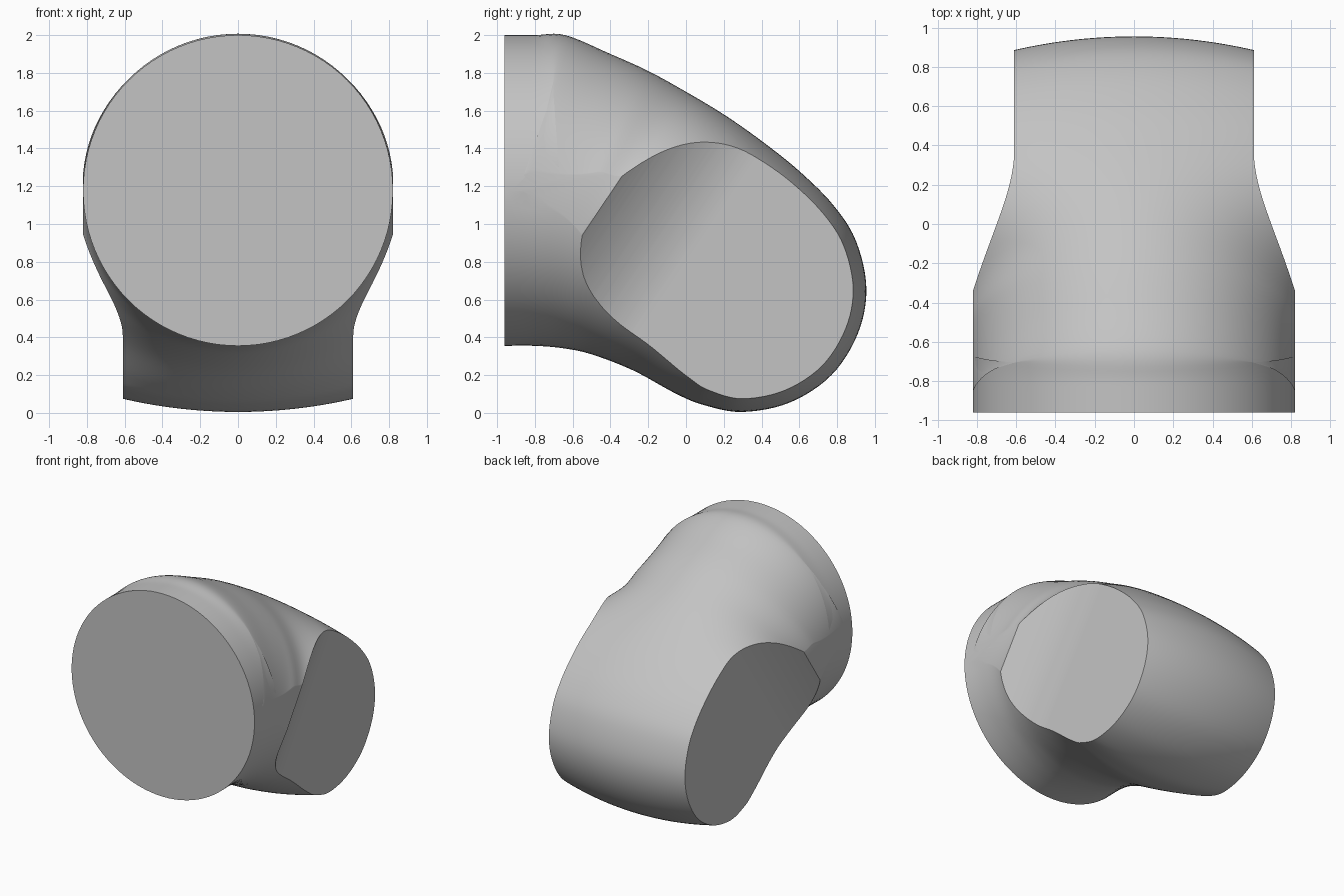
import bpy, bmesh, math
from mathutils import Vector

cube = bpy.data.objects.get("Cube")
if cube:
    bpy.data.objects.remove(cube, do_unlink=True)

grey = bpy.data.materials.new("plain grey")
grey.use_nodes = True
colour = (0.55, 0.55, 0.55, 1)
grey.diffuse_color = colour
grey.node_tree.nodes["Principled BSDF"].inputs["Base Color"].default_value = colour


def make_object(name, verts, faces):
    mesh = bpy.data.meshes.new(name)
    mesh.from_pydata(verts, [], faces)
    bm = bmesh.new()
    bm.from_mesh(mesh)
    bmesh.ops.recalc_face_normals(bm, faces=bm.faces)
    bm.to_mesh(mesh)
    bm.free()
    mesh.materials.append(grey)
    obj = bpy.data.objects.new(name, mesh)
    bpy.context.collection.objects.link(obj)
    return obj


def catmull(a, b, c, d, t):
    return 0.5 * (2 * b + (c - a) * t + (2 * a - 5 * b + 4 * c - d) * t * t
                  + (3 * b - a - 3 * c + d) * t ** 3)


# Centre profile over the top, round the back and under: y, z, crosswise radius
profile = [Vector(p) for p in (
    (-.96, 2, .82), (-.8, 2, .82), (-.64, 2, .82), (-.4, 1.9, .83), (-.2, 1.81, .86),
    (0, 1.7, .93), (.2, 1.58, 1.34), (.4, 1.44, 2.1), (.6, 1.28, 2.6), (.78, 1.1, 2.7),
    (.9, .91, 2.7), (.955, .66, 2.7), (.91, .42, 2.7), (.77, .2, 2.7), (.55, .055, 2.7),
    (.3, .005, 2.7), (.1, .04, 2.3), (-.05, .1, 1.75), (-.28, .225, 1.24),
    (-.5, .31, .97), (-.65, .342, .85), (-.8, .355, .82), (-.96, .355, .82))]
STEPS, ACROSS, HALF = 6, 48, 0.8195
path = []
for i in range(len(profile) - 1):
    a, b = profile[max(i - 1, 0)], profile[i]
    c, d = profile[i + 1], profile[min(i + 2, len(profile) - 1)]
    path += [catmull(a, b, c, d, k / STEPS) for k in range(STEPS)]
path.append(profile[-1])

# Body skin: each profile point carries a crosswise arc that drops inwards
verts, faces = [], []
row = ACROSS + 1
last = len(path) - 1
for i, p in enumerate(path):
    run = path[min(i + 1, last)] - path[max(i - 1, 0)]
    inward = Vector((run.y, -run.x)).normalized()
    if i in (0, last):
        inward = Vector((0, -1 if i == 0 else 1))
    for j in range(row):
        x = HALF * math.sin(math.pi * (j / ACROSS - 0.5))
        drop = p.z - math.sqrt(max(p.z ** 2 - x * x, 0))
        verts.append((x, p.x + inward.x * drop, p.y + inward.y * drop))
for i in range(last):
    for j in range(ACROSS):
        k = i * row + j
        faces.append((k, k + 1, k + row + 1, k + row))
# Front disc and the two side walls
faces.append(list(range(row)) + [last * row + j for j in reversed(range(row))])
faces.append([i * row for i in range(last + 1)])
faces.append([i * row + ACROSS for i in range(last + 1)])
body = make_object("bent_body", verts, faces)

# Side trimmer: flat cheeks that flare out towards the front
along = Vector((0, .83, -.56)).normalized()
ruling = Vector((0, .56, .83)).normalized()
side = [(.61, 2.5)]
for k in range(25):
    step = 0.66 * k / 24
    side.append((.61 + .74 * step ** 2, -.45 - step))
side.append((side[-1][0], -3))
outline = side + [(-x, s) for x, s in reversed(side)]
n = len(outline)
verts = [Vector((x, 0, 0)) + along * s + ruling * e for e in (-4, 4) for x, s in outline]
faces = [(k, (k + 1) % n, (k + 1) % n + n, k + n) for k in range(n)]
faces += [list(range(n)), list(range(n, 2 * n))]
trimmer = make_object("side_trimmer", verts, faces)
trimmer.hide_render = True

# Keep only what lies between the cheeks
cut = body.modifiers.new("trim_sides", "BOOLEAN")
cut.operation = "INTERSECT"
cut.solver = "EXACT"
cut.object = trimmer
bpy.ops.object.select_all(action="DESELECT")
bpy.context.view_layer.objects.active = body
body.select_set(True)
bpy.ops.object.modifier_apply(modifier=cut.name)
bpy.data.objects.remove(trimmer, do_unlink=True)
bpy.ops.object.shade_smooth_by_angle(angle=math.radians(25))
